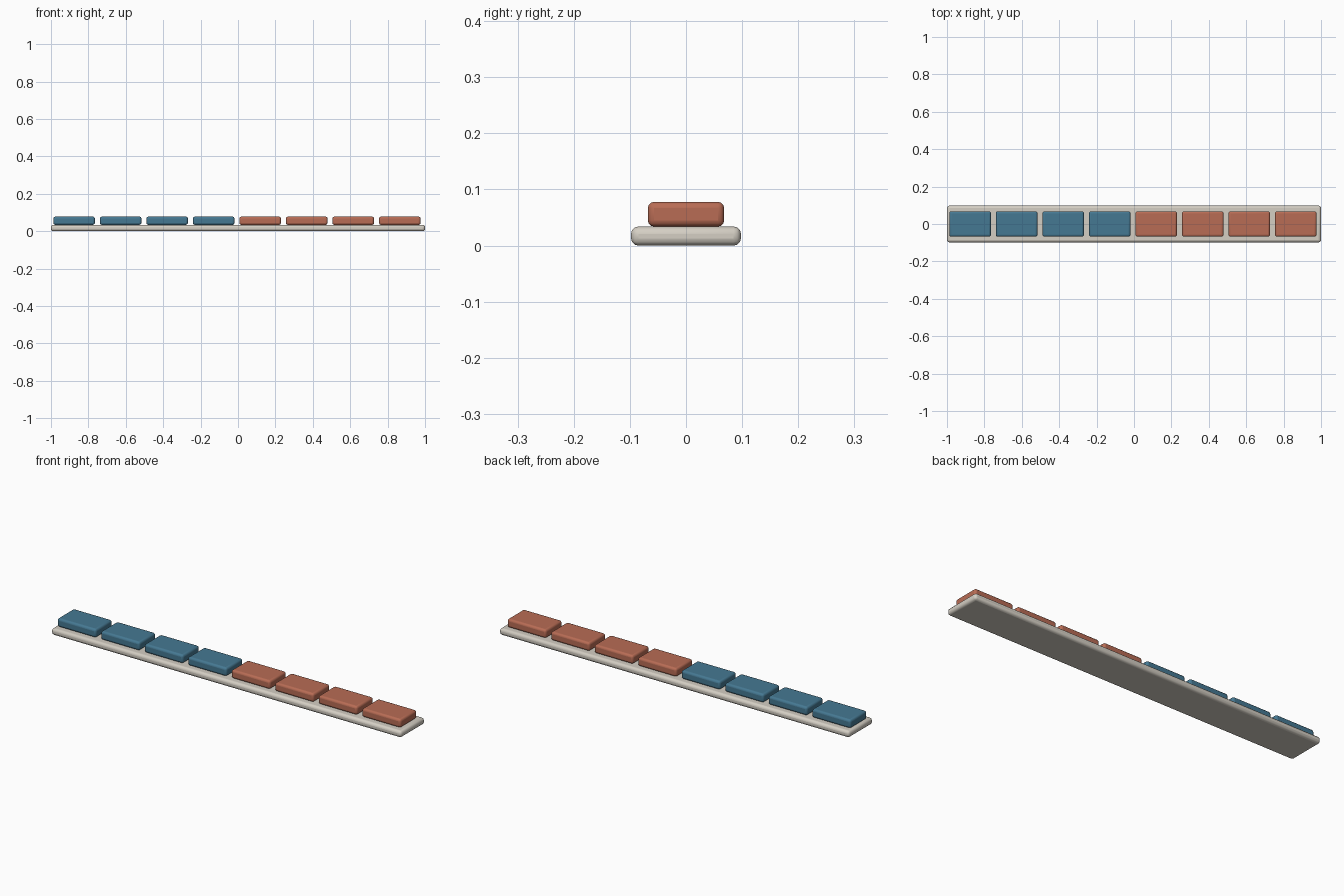
import bpy

if "Cube" in bpy.data.objects:
    bpy.data.objects.remove(bpy.data.objects["Cube"])


def material(name, rgb):
    m = bpy.data.materials.new(name)
    m.diffuse_color = (*rgb, 1)
    m.use_nodes = True
    m.node_tree.nodes["Principled BSDF"].inputs["Base Color"].default_value = m.diffuse_color
    return m


def rounded_box(name, centre, size, radius, mat):
    bpy.ops.mesh.primitive_cube_add(size=1, location=centre)
    ob = bpy.context.object
    ob.name = name
    ob.scale = size
    bpy.ops.object.transform_apply(location=False, rotation=False, scale=True)
    bevel = ob.modifiers.new("rounded_edges", "BEVEL")
    bevel.width = radius
    bevel.segments = 3
    ob.data.materials.append(mat)
    bpy.ops.object.shade_smooth_by_angle()
    return ob


cream = material("warm_grey", (0.66, 0.62, 0.55))
blue = material("steel_blue", (0.06, 0.19, 0.29))
clay = material("terracotta", (0.48, 0.15, 0.09))

# Long base strip
BASE_H, TOP = 0.034, 0.078
rounded_box("base_strip", (0, 0, BASE_H / 2), (2, 0.196, BASE_H), 0.013, cream)

# Row of eight blocks: four blue, then four terracotta
for i in range(8):
    x = -0.876 + 0.2487 * i
    rounded_box(f"block_{i + 1}", (x, 0, (BASE_H + TOP) / 2),
                (0.222, 0.136, TOP - BASE_H), 0.011, blue if i < 4 else clay)
